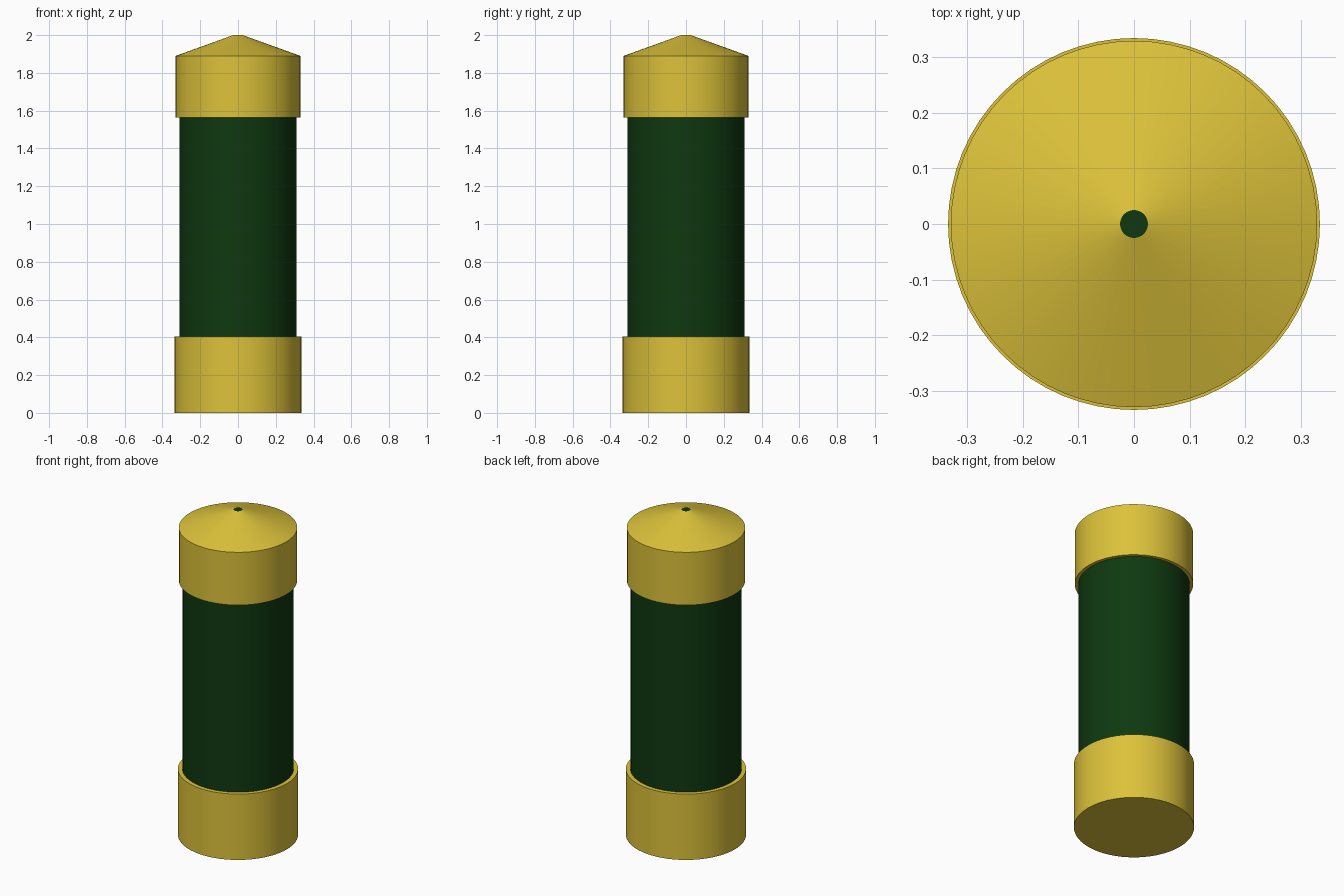
import bpy, bmesh, math

if "Cube" in bpy.data.objects:
    bpy.data.objects.remove(bpy.data.objects["Cube"])

SEGMENTS = 64


def material(name, colour):
    m = bpy.data.materials.new(name)
    m.diffuse_color = (*colour, 1.0)
    m.use_nodes = True
    m.node_tree.nodes["Principled BSDF"].inputs["Base Color"].default_value = m.diffuse_color
    return m


gold = material("gold yellow", (0.72, 0.54, 0.042))
green = material("dark green", (0.0045, 0.04, 0.005))


def lathe(name, profile, mats):
    """Closed solid of revolution from (radius, z) points, bottom to top."""
    bm = bmesh.new()
    rings = []
    for r, z in profile:
        rings.append([bm.verts.new((r * math.cos(a), r * math.sin(a), z))
                      for a in (2 * math.pi * i / SEGMENTS for i in range(SEGMENTS))])
    for low, high in zip(rings, rings[1:]):
        for i in range(SEGMENTS):
            j = (i + 1) % SEGMENTS
            bm.faces.new((low[i], low[j], high[j], high[i]))
    bm.faces.new(rings[0][::-1])
    top = bm.faces.new(rings[-1])
    top.material_index = len(mats) - 1
    mesh = bpy.data.meshes.new(name)
    bm.to_mesh(mesh)
    bm.free()
    for m in mats:
        mesh.materials.append(m)
    obj = bpy.data.objects.new(name, mesh)
    bpy.context.collection.objects.link(obj)
    bpy.ops.object.select_all(action="DESELECT")
    obj.select_set(True)
    bpy.context.view_layer.objects.active = obj
    bpy.ops.object.shade_smooth_by_angle(angle=math.radians(15))
    return obj


# Bottom cup
lathe("bottom_cup", [(0.335, 0.0), (0.335, 0.405)], [gold])

# Tube, ending inside both cups
lathe("tube_body", [(0.31, 0.2), (0.31, 1.7)], [green])

# Top cap with shallow cone and a green flat tip
lathe("top_cap", [(0.33, 1.565), (0.33, 1.89), (0.025, 2.0)], [gold, green])
